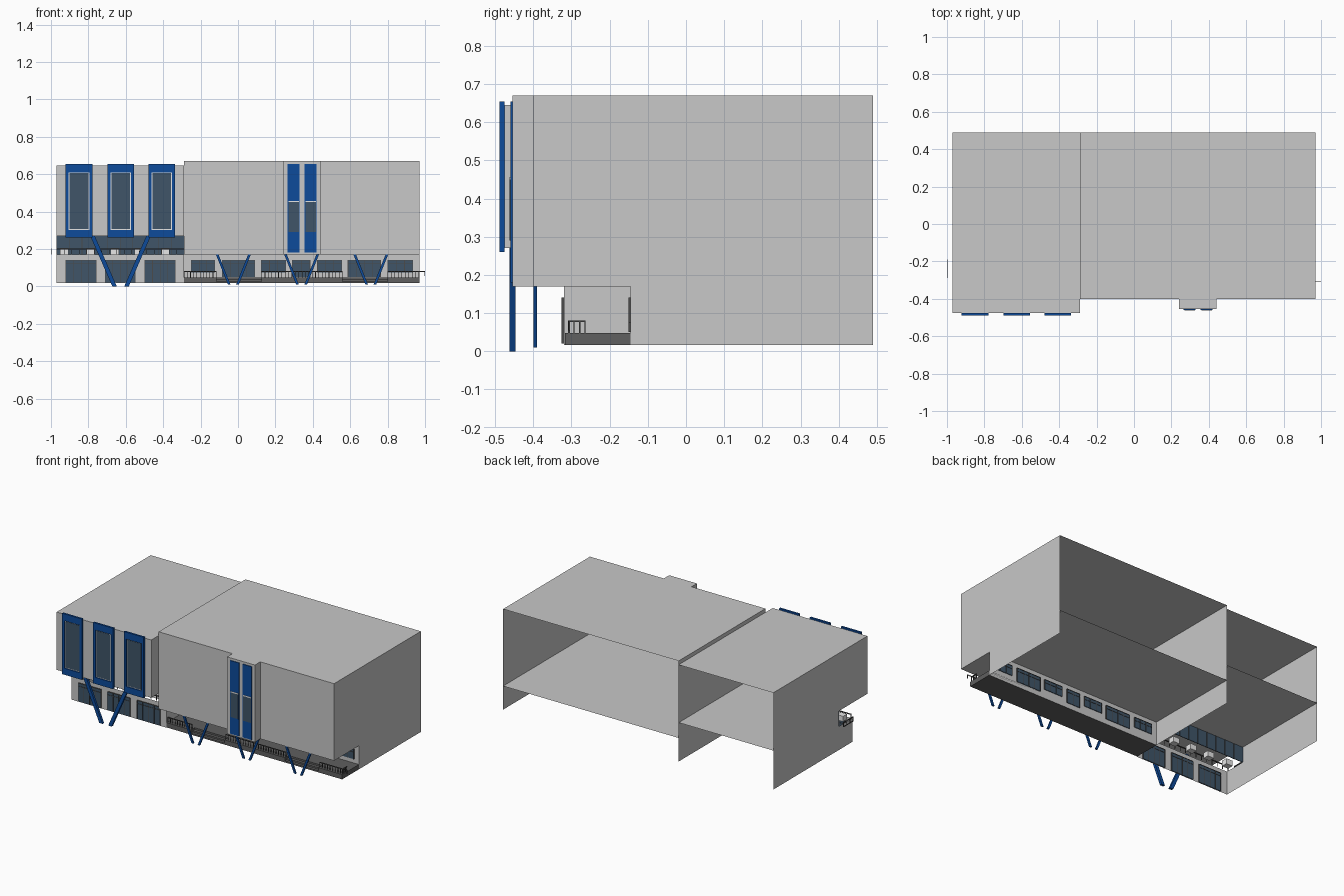
import bpy

cube = bpy.data.objects.get("Cube")
if cube:
    bpy.data.objects.remove(cube, do_unlink=True)


def material(name, r, g, b):
    m = bpy.data.materials.new(name)
    m.use_nodes = True
    m.diffuse_color = (r, g, b, 1)
    m.node_tree.nodes["Principled BSDF"].inputs["Base Color"].default_value = (r, g, b, 1)
    return m


WALL = material("wall grey", 0.58, 0.58, 0.58)
BLUE = material("panel blue", 0.004, 0.07, 0.33)
GLASS = material("window glass", 0.05, 0.09, 0.14)
WHITE = material("trim white", 0.85, 0.85, 0.85)
DARK = material("deck grey", 0.115, 0.115, 0.115)
RAIL = material("railing grey", 0.07, 0.07, 0.07)


def build(name, verts, faces, mat):
    me = bpy.data.meshes.new(name)
    me.from_pydata(verts, [], faces)
    me.materials.append(mat)
    ob = bpy.data.objects.new(name, me)
    bpy.context.collection.objects.link(ob)
    return ob


HEX = [(0, 3, 2, 1), (4, 5, 6, 7), (0, 1, 5, 4), (1, 2, 6, 5), (2, 3, 7, 6), (3, 0, 4, 7)]


def boxes(name, items, mat):
    """Several boxes (x0, x1, y0, y1, z0, z1) in one object."""
    verts, faces = [], []
    for x0, x1, y0, y1, z0, z1 in items:
        n = len(verts)
        verts += [(x, y, z) for z in (z0, z1) for x, y in ((x0, y0), (x1, y0), (x1, y1), (x0, y1))]
        faces += [tuple(i + n for i in f) for f in HEX]
    return build(name, verts, faces, mat)


def sheet(name, path, x0, x1):
    """Open sheet: a (y, z) path swept along x."""
    n = len(path)
    verts = [(x, y, z) for x in (x0, x1) for y, z in path]
    return build(name, verts, [(i, i + 1, n + i + 1, n + i) for i in range(n - 1)], WALL)


def side(name, x, outline):
    return build(name, [(x, y, z) for y, z in outline], [tuple(range(len(outline)))], WALL)


def leg(name, xt, xb, zt, zb, y, w, d):
    """Slanted support from the top centre xt to the bottom centre xb."""
    verts = [(x + sx * w, y + sy * d, z) for x, z in ((xb, zb), (xt, zt))
             for sx, sy in ((-1, -1), (1, -1), (1, 1), (-1, 1))]
    build(name, verts, HEX, BLUE)


def window(name, x0, x1, z0, z1, wall_y, panes):
    """Glass standing through the wall, with slim mullions and a transom."""
    boxes(name + "_glass", [(x0, x1, wall_y - .004, wall_y + .004, z0, z1)], GLASS)
    t, ya, yb = .0015, wall_y - .006, wall_y + .006
    bars = [(x - t, x + t, ya, yb, z0, z1)
            for x in [x0 + (x1 - x0) * i / panes for i in range(panes + 1)]]
    bars += [(x0, x1, ya, yb, z - t, z + t) for z in (z1, z1 - .02)]
    boxes(name + "_frame", bars, RAIL)


BACK, BASE, FLOOR = .49, .017, .17
L, M, R = -.97, -.29, .97

# Main hall: open-backed upper volume over a recessed ground floor
sheet("hall_shell", [(BACK, .67), (-.4, .67), (-.4, FLOOR), (BACK, FLOOR)], M, R)
sheet("hall_ground_wall", [(-.145, FLOOR), (-.145, BASE)], M, R)
side("hall_end_wall", R, [(BACK, .67), (-.4, .67), (-.4, FLOOR), (-.145, FLOOR),
                          (-.145, BASE), (BACK, BASE)])
side("dividing_wall", M, [(BACK, .67), (-.4, .67), (-.4, FLOOR), (-.32, FLOOR),
                          (-.32, BASE), (BACK, BASE)])

# Wing: overhanging upper volume, open balcony, ground floor
WT, WF = .645, .27
sheet("wing_shell", [(BACK, WT), (-.475, WT), (-.475, WF), (BACK, WF)], L, M)
sheet("wing_ground_wall", [(-.32, FLOOR), (-.32, BASE)], L, M)
side("wing_inner_wall", M - .001, [(BACK, WT), (-.475, WT), (-.475, WF), (BACK, WF)])
side("wing_end_wall", L, [(BACK, WT), (-.475, WT), (-.475, WF), (-.18, WF), (-.18, FLOOR),
                          (-.32, FLOOR), (-.32, BASE), (BACK, BASE)])

# Balcony: glazed back, mullions, seats and railing
boxes("balcony_glass", [(L, M, -.182, -.178, FLOOR, WF)], GLASS)
boxes("balcony_mullions", [(L + i * .068 - .0015, L + i * .068 + .0015, -.185, -.175, FLOOR, WF)
                           for i in range(1, 10)], RAIL)
boxes("balcony_seats", [(x - .023, x + .023, -.29, -.25, FLOOR, .205)
                        for x in (-.93, -.79, -.66, -.53, -.39)], WHITE)
posts = [(L + i * .04, L + i * .04 + .003, -.312, -.308, FLOOR, .2) for i in range(17)]
boxes("balcony_railing", posts + [(L, M, -.313, -.307, .197, .202)], RAIL)
boxes("balcony_side_railing",
      [(-1, -.996, -.29, -.19, z, z + .005) for z in (.17, .197)] +
      [(-1, -.996, y, y + .004, FLOOR, .2) for y in (-.29, -.257, -.225, -.194)], RAIL)

# Wing picture windows: deep blue surrounds with white trim and glass
for i, cx in enumerate((-.85, -.627, -.407)):
    y0, y1, w, g = -.488, -.475, .071, .055
    z0, z1, a, b = .26, .655, .302, .61
    boxes(f"bay_surround_{i}", [(cx - w, cx - g, y0, y1, z0, z1), (cx + g, cx + w, y0, y1, z0, z1),
                                (cx - g, cx + g, y0, y1, z0, a), (cx - g, cx + g, y0, y1, b, z1)], BLUE)
    boxes(f"bay_trim_{i}", [(cx - g, cx + g, -.481, y1, a, b)], WHITE)
    boxes(f"bay_glass_{i}", [(cx - g + .005, cx + g - .005, -.483, y1, a + .005, b - .005)], GLASS)

# Projecting stair bay with two tall blue strips
boxes("stair_bay", [(.24, .44, -.455, -.4, FLOOR, .67)], WALL)
for i, cx in enumerate((.297, .388)):
    boxes(f"strip_panel_{i}", [(cx - .032, cx + .032, -.46, -.455, .18, .655)], BLUE)
    boxes(f"strip_glass_{i}", [(cx - .028, cx + .028, -.462, -.455, .29, .45)], GLASS)
    boxes(f"strip_trim_{i}", [(cx - .028, cx + .028, -.462, -.455, .45, .457)], WHITE)

# Slanted blue supports
for i, cx in enumerate((-.025, .34, .71)):
    for s in (-1, 1):
        leg(f"hall_support_{i}_{'left' if s > 0 else 'right'}", cx + s * .086, cx + s * .022,
            FLOOR, .01, -.395, .007, .005)
for s in (-1, 1):
    leg(f"wing_support_{'left' if s > 0 else 'right'}", -.628 + s * .15, -.628 + s * .032,
        WF, 0, -.455, .012, .008)

# Ground floor windows
for i, (x0, x1) in enumerate(((-.92, -.757), (-.71, -.55), (-.498, -.335))):
    window(f"wing_window_{i}", x0, x1, .02, .14, -.32, 4)
for i, (cx, w, z0, n) in enumerate(((-.187, .063, .075, 3), (.003, .087, .05, 4), (.19, .065, .075, 3),
                                    (.338, .047, .05, 2), (.49, .065, .075, 3), (.675, .087, .05, 4),
                                    (.868, .067, .075, 3))):
    window(f"hall_window_{i}", cx - w, cx + w, z0, .14, -.145, n)

# Raised deck with two recessed stairs
DF, DT = -.317, .048
STAIRS = ((-.115, .125), (.56, .8))
runs = ((M, -.115), (.125, .56), (.8, R))
boxes("deck", [(M, R, -.28, -.145, BASE, DT)] + [(a, b, DF, -.28, BASE, DT) for a, b in runs], DARK)
boxes("deck_steps", [(a, b, DF + k * .018, DF + .037, BASE + k * .01, BASE + (k + 1) * .01)
                     for a, b in STAIRS for k in (0, 1)], DARK)

# Deck railing
bars = []
for a, b in runs:
    n = max(2, round((b - a) / .018))
    bars += [(a + (b - a - .003) * i / n, a + (b - a - .003) * i / n + .003, -.308, -.304, DT, .08)
             for i in range(n + 1)]
    bars.append((a, b, -.309, -.303, .077, .081))
bars += [(R - .006, R - .002, y, y + .003, DT, .08) for y in (-.309, -.295, -.28, -.266)]
bars += [(R - .007, R - .001, -.309, -.263, .077, .081), (R, 1, -.308, -.304, .077, .081),
         (.996, 1, -.308, -.304, .055, .081)]
boxes("deck_railing", bars, RAIL)
